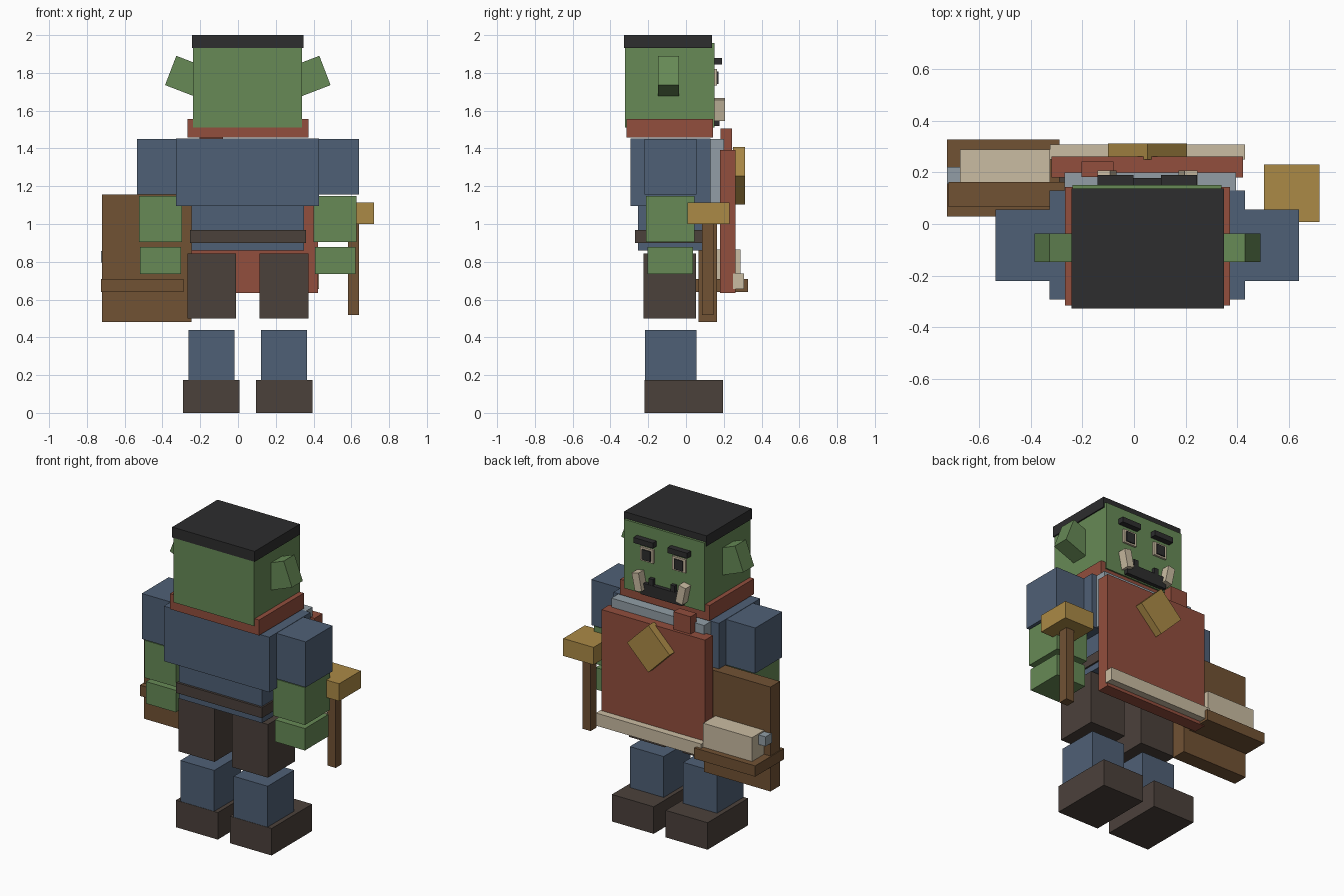
import bpy, math
from mathutils import Matrix

CX = 0.052  # symmetry plane of the body


def material(name, r, g, b):
    lin = [((c / 255 + 0.055) / 1.055) ** 2.4 for c in (r, g, b)]
    m = bpy.data.materials.new(name)
    m.diffuse_color = (*lin, 1)
    return m


GREEN = material("green skin", 103, 138, 86)
BLUE = material("blue cloth", 79, 96, 118)
RED = material("red leather", 146, 78, 61)
BROWN = material("brown wood", 113, 82, 52)
DARK = material("dark brown leather", 75, 65, 59)
BLACK = material("black hair", 45, 45, 46)
GOLD = material("gold", 171, 138, 70)
CREAM = material("cream", 202, 188, 162)
GREY = material("grey steel", 146, 158, 166)


def box(name, mat, x, y, z, tilt=0.0):
    """Box from its x, y and z ranges, turned about the y axis by tilt degrees."""
    v = [(a, b, c) for a in (-.5, .5) for b in (-.5, .5) for c in (-.5, .5)]
    f = [(0, 1, 3, 2), (4, 6, 7, 5), (0, 4, 5, 1), (2, 3, 7, 6), (0, 2, 6, 4), (1, 5, 7, 3)]
    size = [r[1] - r[0] for r in (x, y, z)]
    mid = [(r[1] + r[0]) / 2 for r in (x, y, z)]
    mesh = bpy.data.meshes.new(name)
    mesh.from_pydata([[p * s for p, s in zip(q, size)] for q in v], [], f)
    mesh.transform(Matrix.Translation(mid) @ Matrix.Rotation(math.radians(tilt), 4, 'Y'))
    mesh.materials.append(mat)
    ob = bpy.data.objects.new(name, mesh)
    bpy.context.collection.objects.link(ob)
    return ob


def pair(name, mat, x, y, z, tilt=0.0):
    """Box on the +x side and its mirror image across the body."""
    box(name + "_right", mat, x, y, z, tilt)
    box(name + "_left", mat, (2 * CX - x[1], 2 * CX - x[0]), y, z, -tilt)


# Legs
pair("foot", DARK, (0.095, 0.395), (-0.22, 0.195), (0, 0.175))
pair("shin", BLUE, (0.122, 0.365), (-0.218, 0.055), (0.165, 0.44))
pair("thigh", DARK, (0.115, 0.372), (-0.225, 0.052), (0.5, 0.845))

# Torso
box("waist", BLUE, (-0.245, 0.35), (-0.255, 0.115), (0.86, 1.1))
box("belt", DARK, (-0.255, 0.36), (-0.27, 0.13), (0.9, 0.967))
box("chest", BLUE, (-0.327, 0.43), (-0.293, 0.13), (1.095, 1.452))
box("breastplate", GREY, (-0.27, 0.395), (0.11, 0.2), (1.1, 1.45))
box("collar", RED, (-0.268, 0.372), (-0.316, 0.143), (1.457, 1.557))

# Arms
pair("sleeve", BLUE, (0.395, 0.64), (-0.22, 0.056), (1.155, 1.45))
pair("forearm", GREEN, (0.4, 0.628), (-0.212, 0.045), (0.905, 1.147))
pair("hand", GREEN, (0.407, 0.622), (-0.203, 0.037), (0.735, 0.877))

# Head
box("head", GREEN, (-0.238, 0.34), (-0.323, 0.152), (1.512, 1.958))
box("hair", BLACK, (-0.243, 0.348), (-0.327, 0.137), (1.932, 2.0))
pair("ear", GREEN, (0.267, 0.467), (-0.147, -0.036), (1.694, 1.86), -21)

# Face
pair("eyebrow", BLACK, (0.105, 0.245), (0.14, 0.19), (1.845, 1.88))
pair("eye", CREAM, (0.12, 0.215), (0.14, 0.165), (1.732, 1.82))
pair("pupil", BLACK, (0.137, 0.198), (0.15, 0.172), (1.742, 1.808))
box("mouth", BLACK, (-0.095, 0.2), (0.14, 0.178), (1.52, 1.595))
pair("mouth_bump", BLACK, (0.115, 0.145), (0.14, 0.176), (1.58, 1.635))
pair("tusk", CREAM, (0.184, 0.234), (0.145, 0.207), (1.548, 1.663), 12)

# Apron with strap, hem and diamond badge
box("apron", RED, (-0.32, 0.423), (0.18, 0.262), (0.635, 1.392))
box("apron_strap", RED, (-0.203, -0.08), (0.182, 0.243), (1.3, 1.505))
box("apron_hem", CREAM, (-0.325, 0.43), (0.25, 0.308), (0.655, 0.737))
box("badge", GOLD, (-0.056, 0.16), (0.25, 0.312), (1.147, 1.363), 45)

# Hammer
box("hammer_head", GOLD, (0.503, 0.72), (0.008, 0.23), (1.0, 1.113))
box("hammer_handle", BROWN, (0.582, 0.641), (0.085, 0.146), (0.517, 1.02))

# Board with shelf and rolled scroll
box("back_board", BROWN, (-0.72, -0.245), (0.065, 0.163), (0.48, 1.157))
box("shelf", BROWN, (-0.725, -0.288), (0.03, 0.327), (0.64, 0.71))
box("scroll", CREAM, (-0.675, -0.325), (0.163, 0.288), (0.7, 0.865))
box("scroll_tip", GREY, (-0.725, -0.66), (0.155, 0.22), (0.795, 0.857))
